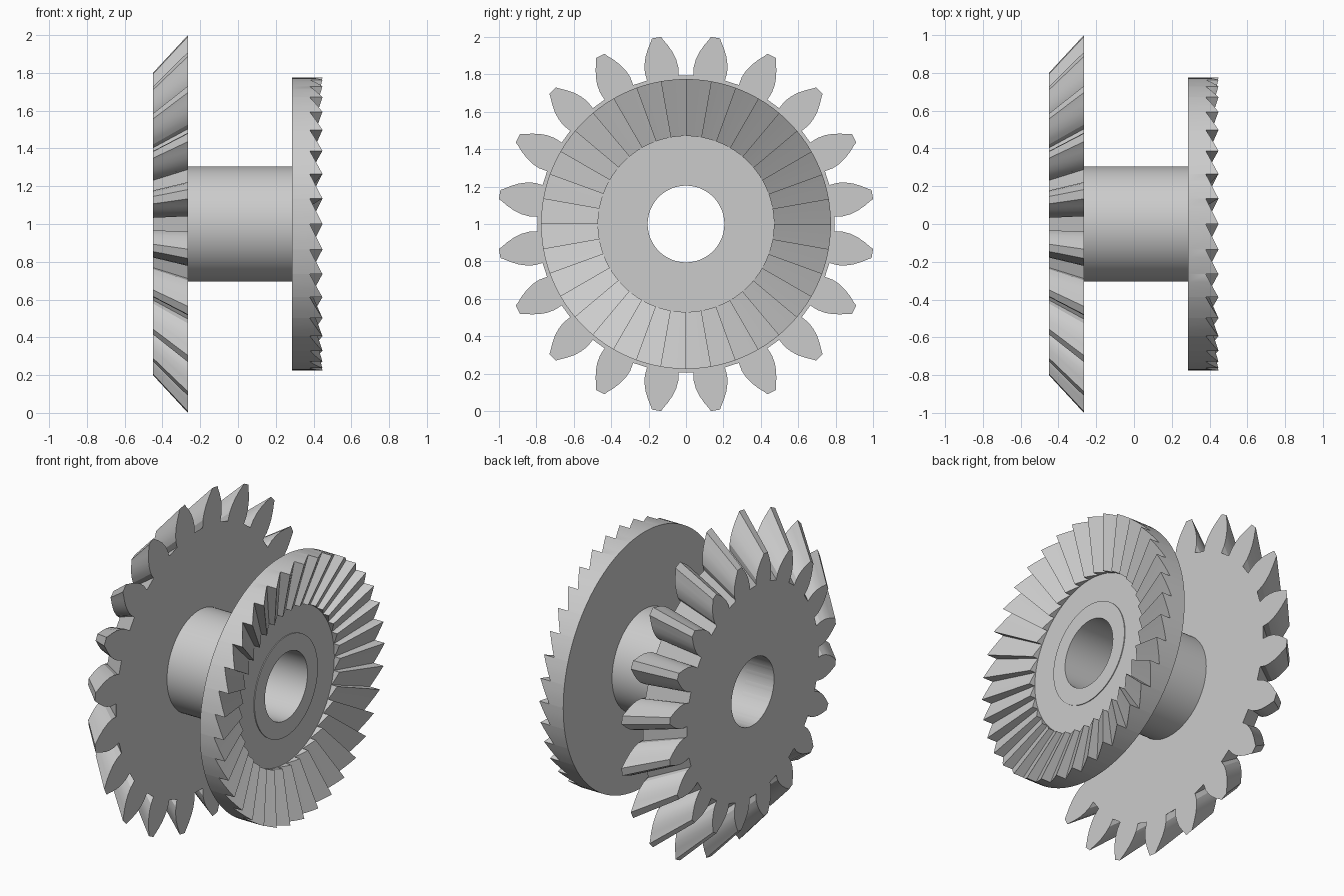
import bpy, bmesh
from math import cos, sin, radians

if "Cube" in bpy.data.objects:
    bpy.data.objects.remove(bpy.data.objects["Cube"], do_unlink=True)

steel = bpy.data.materials.new("light_grey_steel")
steel.use_nodes = True
GREY = (0.6, 0.6, 0.6, 1)
steel.diffuse_color = GREY
steel.node_tree.nodes["Principled BSDF"].inputs["Base Color"].default_value = GREY

BORE = 0.205
HUB_R = 0.305
GEAR_BACK, GEAR_FRONT = -0.45, -0.265
DISC_BACK, DISC_FLOOR = 0.285, 0.32


def point(x, r, deg):
    """Cylindrical position around the horizontal shaft axis."""
    return (x, r * cos(radians(deg)), 1 + r * sin(radians(deg)))


def skin(name, loops):
    """Skin equal-length loops into a closed ring-shaped solid."""
    bm = bmesh.new()
    rings = [[bm.verts.new(p) for p in loop] for loop in loops]
    n = len(rings[0])
    for k, a in enumerate(rings):
        b = rings[(k + 1) % len(rings)]
        for i in range(n):
            j = (i + 1) % n
            bm.faces.new((a[i], a[j], b[j], b[i]))
    bmesh.ops.remove_doubles(bm, verts=bm.verts, dist=1e-5)
    bmesh.ops.recalc_face_normals(bm, faces=bm.faces)
    mesh = bpy.data.meshes.new(name)
    bm.to_mesh(mesh)
    bm.free()
    mesh.materials.append(steel)
    obj = bpy.data.objects.new(name, mesh)
    bpy.context.collection.objects.link(obj)
    bpy.ops.object.select_all(action="DESELECT")
    obj.select_set(True)
    bpy.context.view_layer.objects.active = obj
    bpy.ops.object.shade_smooth_by_angle(angle=radians(24))
    return obj


# Bevel gear: one half-tooth flank (radius, half angle), mirrored and repeated
TEETH = 20
flank = [(0.795, 5.7), (0.84, 6.2), (0.88, 5.6), (0.92, 4.6),
         (0.96, 3.2), (0.99, 2.0), (1.009, 1.4)]
tooth = [(r, -a) for r, a in flank] + [(r, a) for r, a in reversed(flank)]
pitch = 360 / TEETH
outline = [(r, (k + 0.5) * pitch + a) for k in range(TEETH) for r, a in tooth]


def gear_loop(x, scale):
    return [point(x, r * scale, a) for r, a in outline]


def gear_bore(x):
    return [point(x, BORE, a) for r, a in outline]


skin("bevel_gear", [gear_bore(GEAR_BACK), gear_loop(GEAR_BACK, 0.8),
                    gear_loop(GEAR_FRONT, 1.0), gear_bore(GEAR_FRONT)])

# Hub: hollow sleeve, standing slightly proud of the disc floor
skin("hub", [[point(x, r, a * 4) for a in range(90)] for x, r in (
    (GEAR_FRONT, BORE), (GEAR_FRONT, HUB_R),
    (DISC_FLOOR + 0.005, HUB_R), (DISC_FLOOR + 0.005, BORE))])

# Ratchet disc: dished face with radial saw teeth
RATCHETS, STEPS = 36, 3
DISC_R, FLOOR_R = 0.775, 0.47
samples = [((k + s / STEPS) * 360 / RATCHETS, s / STEPS)
           for k in range(RATCHETS) for s in range(STEPS + 1)]


def disc_loop(r, low, high=None):
    rise = 0 if high is None else high - low
    return [point(low + rise * t, r, a) for a, t in samples]


skin("ratchet_disc", [
    disc_loop(HUB_R - 0.01, DISC_FLOOR),
    disc_loop(FLOOR_R, DISC_FLOOR),
    disc_loop(FLOOR_R, DISC_FLOOR + 0.002, 0.36),
    disc_loop(DISC_R, 0.38, 0.447),
    disc_loop(DISC_R, DISC_BACK),
    disc_loop(HUB_R - 0.01, DISC_BACK)])
